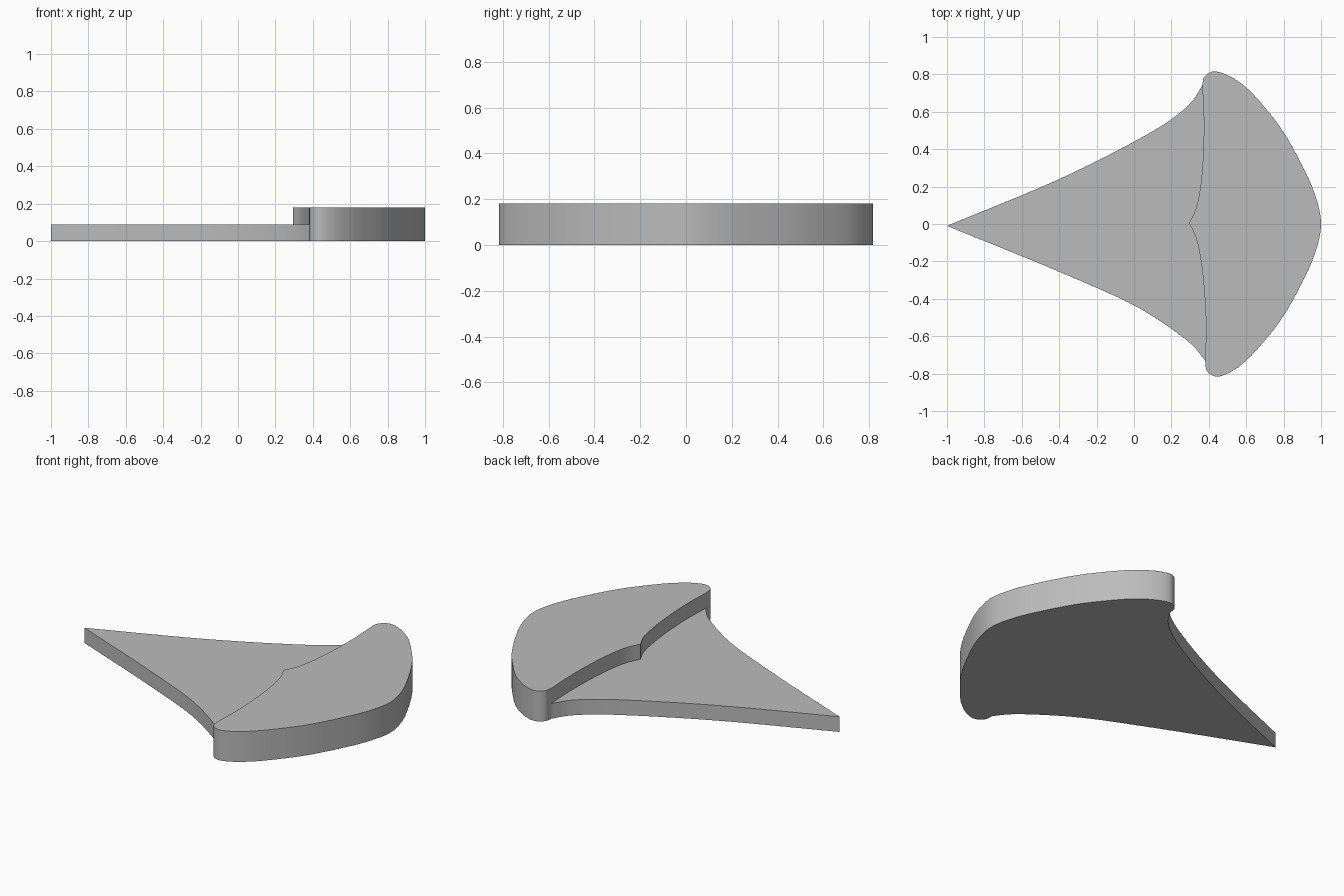
import bpy
import bmesh
import math
from mathutils import Vector

cube = bpy.data.objects.get("Cube")
if cube:
    bpy.data.objects.remove(cube, do_unlink=True)

grey = bpy.data.materials.new("plain grey")
grey.use_nodes = True
colour = (0.5, 0.5, 0.5, 1)
grey.diffuse_color = colour
grey.node_tree.nodes["Principled BSDF"].inputs["Base Color"].default_value = colour

LAYER = 0.09


def smooth_path(points, steps=8):
    """Curve through all points, without the last one so paths can be chained."""
    pts = [Vector(p) for p in points]
    pts = [2 * pts[0] - pts[1]] + pts + [2 * pts[-1] - pts[-2]]
    path = []
    for a, b, c, d in zip(pts, pts[1:], pts[2:], pts[3:]):
        # Tangents allow for uneven spacing of the points
        ta, tb, tc = [max((q - p).length, 1e-4) ** 0.5 for p, q in ((a, b), (b, c), (c, d))]
        m0 = tb * ((b - a) / ta - (c - a) / (ta + tb) + (c - b) / tb)
        m1 = tb * ((c - b) / tb - (d - b) / (tb + tc) + (d - c) / tc)
        for i in range(steps):
            t = i / steps
            path.append(b + m0 * t + (3 * (c - b) - 2 * m0 - m1) * t**2
                        + (2 * (b - c) + m0 + m1) * t**3)
    return path


def slab(name, outline, bottom, height):
    bm = bmesh.new()
    face = bm.faces.new([bm.verts.new((p.x, p.y, bottom)) for p in outline])
    top = bmesh.ops.extrude_face_region(bm, geom=[face])["geom"]
    bmesh.ops.translate(bm, vec=(0, 0, height),
                        verts=[v for v in top if isinstance(v, bmesh.types.BMVert)])
    bmesh.ops.recalc_face_normals(bm, faces=bm.faces)
    mesh = bpy.data.meshes.new(name)
    bm.to_mesh(mesh)
    bm.free()
    mesh.materials.append(grey)
    obj = bpy.data.objects.new(name, mesh)
    bpy.context.collection.objects.link(obj)
    bpy.ops.object.select_all(action="DESELECT")
    obj.select_set(True)
    bpy.context.view_layer.objects.active = obj
    bpy.ops.object.shade_smooth_by_angle(angle=math.radians(30))


# Corners shared by the edge curves
tip, cusp = (-1, -0.01), (0.295, 0.005)
back_notch, front_notch = (0.365, 0.74), (0.38, -0.73)

# Tapering tail edges, and the rounded fan edge from notch to notch
back_tail = smooth_path([tip, (-0.4, 0.24), (0, 0.44), (0.2, 0.56), (0.31, 0.655), back_notch])
fan = smooth_path([back_notch, (0.375, 0.785), (0.42, 0.815), (0.49, 0.8), (0.6, 0.73),
                   (0.71, 0.61), (0.8, 0.49), (0.9, 0.31), (0.97, 0.15), (1, 0),
                   (0.97, -0.15), (0.9, -0.31), (0.8, -0.49), (0.71, -0.61), (0.6, -0.73),
                   (0.5, -0.8), (0.435, -0.815), (0.39, -0.785), front_notch])
front_tail = smooth_path([front_notch, (0.32, -0.655), (0.2, -0.56), (0, -0.435),
                          (-0.4, -0.255), tip])

# Inner step: two shallow arcs meeting in a cusp
front_step = smooth_path([front_notch, (0.385, -0.55), (0.375, -0.35), (0.355, -0.18),
                          (0.33, -0.07), cusp])
back_step = smooth_path([cusp, (0.33, 0.08), (0.355, 0.2), (0.37, 0.38), (0.373, 0.57),
                         back_notch])

slab("base_plate", back_tail + fan + front_tail, 0, LAYER)
slab("raised_fan", fan + front_step + back_step, LAYER, LAYER)
